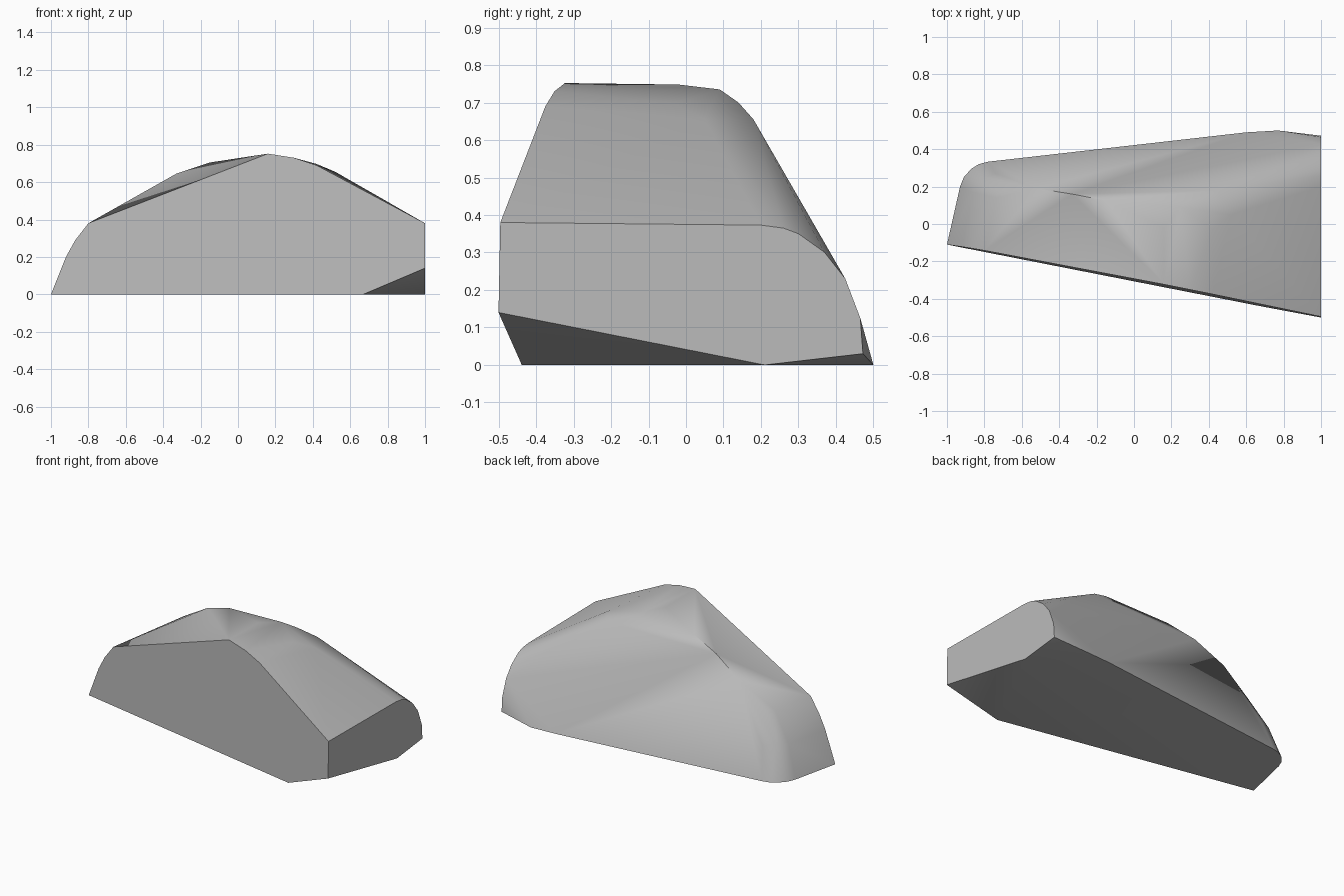
import bpy, bmesh

cube = bpy.data.objects.get("Cube")
if cube:
    bpy.data.objects.remove(cube, do_unlink=True)

grey = bpy.data.materials.new("plain grey")
grey.use_nodes = True
colour = (0.5, 0.5, 0.5, 1)
grey.diffuse_color = colour
grey.node_tree.nodes["Principled BSDF"].inputs["Base Color"].default_value = colour


def front(x, z):
    """Point on the slanted front wall."""
    return (x, -0.11 - 0.1965 * (x + 1) + 0.02 * z, z)


points = []
# front wall outline
points += [front(x, z) for x, z in [
    (-1, 0), (-.92, .2), (-.87, .29), (-.8, .38), (.16, .752),
    (.3, .73), (.42, .69), (.52, .635), (1, .38), (1, .14), (.67, 0)]]
# cut end on the left
points += [(1, y, z) for y, z in [
    (.2, .373), (.26, .365), (.3, .35), (.37, .3), (.425, .23),
    (.465, .125), (.472, .03), (.21, 0)]]
# base outline at the back and the rounded right corner
points += [(x, y, 0) for x, y in [
    (.77, .5), (.6, .49), (-.78, .333), (-.83, .32), (-.87, .295),
    (-.91, .25), (-.93, .2)]]
# rounded right end, rising to the ridge
points += [(-.86, .17, .2), (-.82, .24, .2), (-.74, .27, .2),
           (-.74, .14, .38), (-.7, .19, .38), (-.6, .215, .41)]
# ridge and rounded crest
points += [(-.52, .19, .53), (-.33, .16, .645), (-.15, .125, .705),
           (.16, -.02, .748), (.25, .09, .735), (.33, .14, .70),
           (.45, .18, .655), (.42, -.03, .697), (.52, .05, .655)]

# wrap the outlines into one solid
bm = bmesh.new()
for p in points:
    bm.verts.new(p)
hull = bmesh.ops.convex_hull(bm, input=bm.verts[:])
spare = {g for g in hull["geom_interior"] + hull["geom_unused"]
         if isinstance(g, bmesh.types.BMVert)}
bmesh.ops.delete(bm, geom=list(spare), context='VERTS')
bmesh.ops.dissolve_limit(bm, angle_limit=0.01, verts=bm.verts[:], edges=bm.edges[:])
bmesh.ops.recalc_face_normals(bm, faces=bm.faces[:])

mesh = bpy.data.meshes.new("rock_block")
bm.to_mesh(mesh)
bm.free()
mesh.materials.append(grey)
block = bpy.data.objects.new("rock_block", mesh)
bpy.context.collection.objects.link(block)

# smooth rounded parts, sharp cut edges
bpy.ops.object.select_all(action='DESELECT')
block.select_set(True)
bpy.context.view_layer.objects.active = block
bpy.ops.object.shade_smooth_by_angle(angle=0.6)
